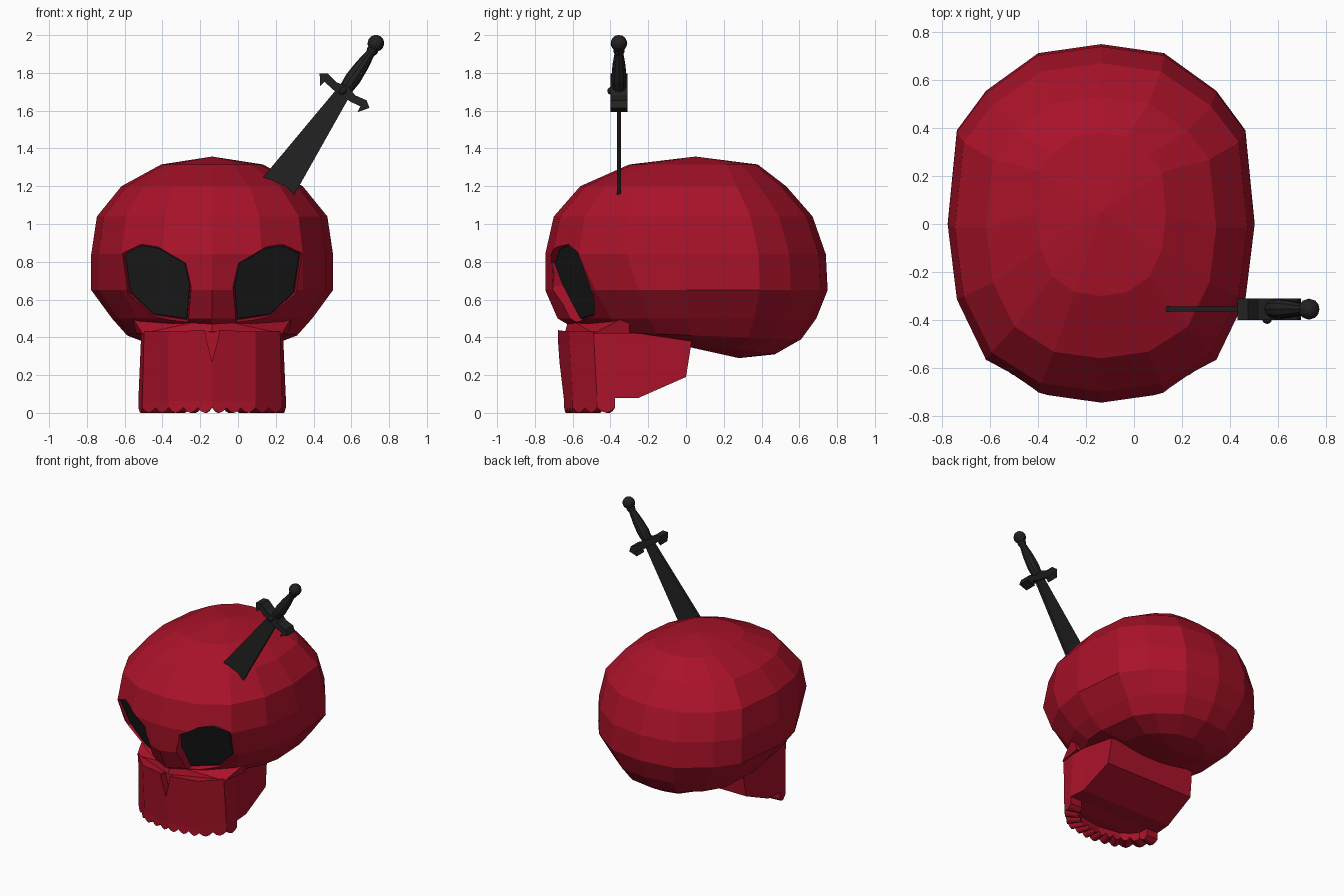
import bpy, bmesh, math
from mathutils import Vector, Matrix

if "Cube" in bpy.data.objects:
    bpy.data.objects.remove(bpy.data.objects["Cube"])

CX = -0.137   # skull centre line


def material(name, rgb):
    m = bpy.data.materials.new(name)
    m.diffuse_color = (*rgb, 1)
    m.use_nodes = True
    m.node_tree.nodes["Principled BSDF"].inputs["Base Color"].default_value = m.diffuse_color
    return m


RED = material("red_bone", (0.40, 0.006, 0.022))
BLACK = material("black", (0.016, 0.016, 0.016))


def finish(name, bm, mat):
    bmesh.ops.remove_doubles(bm, verts=bm.verts, dist=1e-5)
    bmesh.ops.recalc_face_normals(bm, faces=bm.faces)
    me = bpy.data.meshes.new(name)
    bm.to_mesh(me)
    bm.free()
    ob = bpy.data.objects.new(name, me)
    bpy.context.collection.objects.link(ob)
    me.materials.append(mat)
    return ob


def loft(name, rings, mat, closed=True):
    """Skin equal-length closed rings; single-point rings become poles."""
    bm = bmesh.new()
    rows = [[bm.verts.new(p) for p in r] for r in rings]
    for a, b in zip(rows, rows[1:]):
        n = max(len(a), len(b))
        for i in range(n):
            j = (i + 1) % n
            if len(a) == 1:
                bm.faces.new((a[0], b[i], b[j]))
            elif len(b) == 1:
                bm.faces.new((a[i], a[j], b[0]))
            else:
                bm.faces.new((a[i], a[j], b[j], b[i]))
    for r in (rows[0], rows[-1]):
        if len(r) > 2:
            bm.faces.new(r)
    return finish(name, bm, mat)


def cut(target, cutter):
    mod = target.modifiers.new("cut", 'BOOLEAN')
    mod.operation = 'DIFFERENCE'
    mod.solver = 'EXACT'
    mod.object = cutter
    bpy.context.view_layer.objects.active = target
    bpy.ops.object.modifier_apply(modifier=mod.name)
    bpy.data.objects.remove(cutter)


# Cranium: stacked 16-sided rings (half width, y front, y back, z front, z back, cheek pinch)
half = [(0, -1), (.41, -.95), (.75, -.76), (.94, -.42), (1, 0), (.94, .52), (.75, .74), (.41, .95), (0, 1)]
plan = half + [(-x, y) for x, y in half[-2:0:-1]]
levels = [(.27, -.30, .38, 1.315, 1.315, 0), (.48, -.56, .53, 1.2, 1.2, 0),
          (.61, -.70, .67, 1.04, 1.04, 0), (.64, -.745, .74, .84, .84, 0),
          (.64, -.745, .75, .65, .65, .2), (.53, -.68, .69, .5, .5, .3),
          (.45, -.56, .61, .43, .39, .3), (.28, -.35, .47, .43, .31, 0)]


def ring(hw, yf, yb, zf, zb, pinch):
    c, h, out = (yf + yb) / 2, (yb - yf) / 2, []
    for x, y in plan:
        k = 1 - pinch * abs(x) if y < 0 else 1
        out.append((CX + hw * x, c + h * y * k, zf + (zb - zf) * (y + 1) / 2))
    return out


cranium = loft("cranium", [[(CX, .05, 1.357)]] + [ring(*l) for l in levels] + [[(CX, .28, .29)]], RED)

# Eye sockets: recessed, with a black panel on the slanted floor
eye = [(.46, .84), (.37, .885), (.28, .87), (.145, .79), (.12, .68), (.135, .5), (.31, .525), (.43, .64)]
for s, side in ((-1, "left"), (1, "right")):
    def eye_ring(scale, depth, push=0):
        pts = []
        for x, z in eye:
            y = -.373 + .498 * x - .483 * z - depth
            x = .285 + (x - .285) * scale + push
            z = .70 + (z - .70) * scale - push
            pts.append((CX + s * x, y, z))
        return pts
    cut(cranium, loft("socket_cutter", [eye_ring(1.04, 0), eye_ring(1.5, .4, .06)], RED))
    loft(side + "_eye", [eye_ring(1.03, -.01), eye_ring(1.0, .012)], BLACK)

# Cheekbones: wedges linking cranium and jaw
bm = bmesh.new()
for s in (-1, 1):
    vs = [bm.verts.new((CX + s * x, y, z)) for x, y, z in
          ((0, -.64, .43), (0, -.62, .5), (.43, -.3, .52), (.40, -.3, .42), (.37, -.49, .42), (0, -.3, .42))]
    res = bmesh.ops.convex_hull(bm, input=vs)
finish("cheekbones", bm, RED)

# Upper jaw: mirrored sections from the nose to the back (top point, bottom point)
jaw_pts = [((0, -.69, .44), (0, -.645, .06)), ((.23, -.62, .43), (.23, -.6, .06)),
           ((.36, -.49, .43), (.37, -.47, .06)), ((.375, -.37, .43), (.39, -.375, .08)),
           ((.37, -.24, .42), (.38, -.25, .08)), ((.36, .03, .38), (.37, 0, .19))]
bm = bmesh.new()
rows = []
for t, b in jaw_pts:
    rows.append([bm.verts.new((CX + s * p[0], p[1], p[2])) for s, p in ((-1, t), (1, t), (1, b), (-1, b))])
for i, (a, b) in enumerate(zip(rows, rows[1:])):
    if i == 0:   # front point: both sides share the centre line
        bm.faces.new((a[0], b[0], b[1]))
        bm.faces.new((a[3], b[2], b[3]))
        bm.faces.new((a[0], a[3], b[3], b[0]))
        bm.faces.new((a[0], b[1], b[2], a[3]))
    else:
        for k in range(4):
            bm.faces.new((a[k], a[(k + 1) % 4], b[(k + 1) % 4], b[k]))
bm.faces.new(rows[-1])
for v in [v for v in bm.verts if not v.link_faces]:
    bm.verts.remove(v)
jaw = finish("upper_jaw", bm, RED)

# Nose slit
nose = [(-.04, .47), (.04, .47), (.035, .41), (0, .27), (-.035, .41)]
cut(jaw, loft("nose_cutter", [[(CX + x, y, z) for x, z in nose] for y in (-.8, -.62)], RED))

# Teeth: scalloped wall along the front edge of the jaw
edge = [Vector((b[0], b[1])) for t, b in jaw_pts[:4]]
right = []
for a, b, teeth in zip(edge, edge[1:], (3, 2, 1)):
    right += [a.lerp(b, i / (4 * teeth)) for i in range(4 * teeth)]
right.append(edge[-1])
arc = [Vector((-p.x, p.y)) for p in right[:0:-1]] + right
sections = []
for i, p in enumerate(arc):
    z = .028 - .028 * abs(math.sin(math.pi * i / 4))
    q = Vector((p.x * .75, -.375 + (p.y + .375) * .62))
    sections.append([(CX + p.x, p.y, .09), (CX + p.x, p.y, z), (CX + q.x, q.y, z), (CX + q.x, q.y, .09)])
loft("teeth", sections, RED)

# Sword: local x across the blade, local y thickness, local z towards the pommel
axis = Vector((.568, 0, .823)).normalized()
across = Vector((axis.z, 0, -axis.x))
sword = Matrix((across, Vector((0, 1, 0)), axis)).transposed().to_4x4()
sword.translation = (.212, -.355, 1.195)


def slab(name, outline, thick):
    ob = loft(name, [[(x, y, z) for x, z in outline] for y in (-thick, thick)], BLACK)
    ob.matrix_world = sword


slab("blade", [(-.095, 0), (.095, 0), (.038, .62), (-.038, .62)], .01)

# Cross guard with hooked ends
guard = [(0, .03), (.06, .012), (.125, .025), (.16, 0), (.12, -.055), (.115, -.02), (.06, -.03), (0, -.03)]
slab("guard", [(x, z + .62) for x, z in guard + [(-x, z) for x, z in guard[-2:0:-1]]], .045)


def round_part(name, profile, centre=(0, 0), sides=10):
    rings = [[(r * math.cos(2 * math.pi * i / sides), r * math.sin(2 * math.pi * i / sides), z)
              for i in range(sides)] for r, z in profile]
    ob = loft(name, rings, BLACK)
    ob.matrix_world = sword


round_part("grip", [(.036, .63), (.042, .70), (.036, .78), (.024, .86), (.03, .875), (.03, .89)])


def ball(name, pos, r):
    bm = bmesh.new()
    bmesh.ops.create_uvsphere(bm, u_segments=12, v_segments=8, radius=r)
    ob = finish(name, bm, BLACK)
    ob.matrix_world = Matrix.Translation(pos) @ sword.to_3x3().to_4x4()


ball("pommel", (.73, -.355, 1.957), .044)
ball("guard_stud", (.555, -.397, 1.705), .02)
